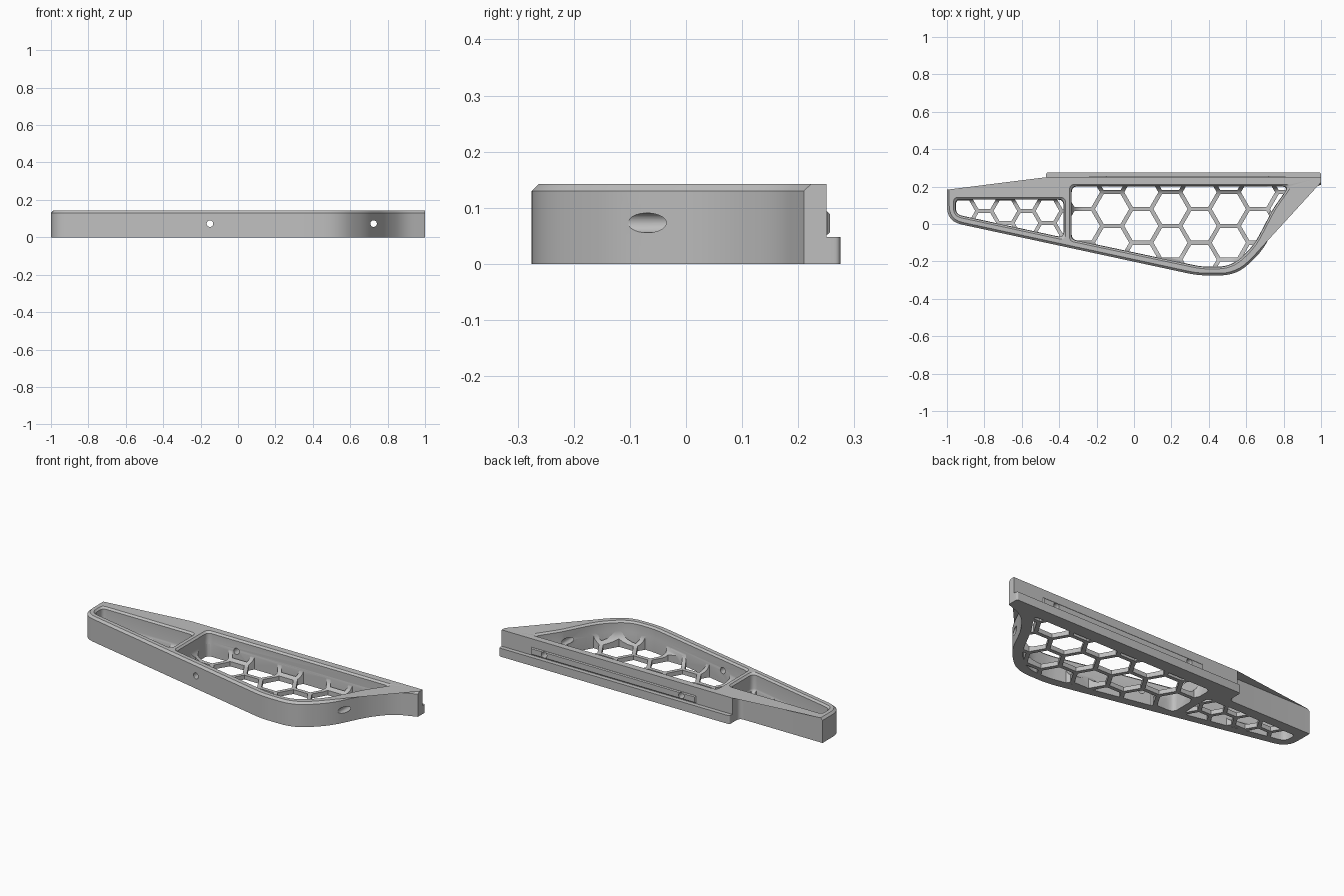
import bpy, bmesh, math
from mathutils import Vector, Matrix

if "Cube" in bpy.data.objects:
    bpy.data.objects.remove(bpy.data.objects["Cube"], do_unlink=True)

grey = bpy.data.materials.new("matte grey")
grey.use_nodes = True
colour = (0.52, 0.52, 0.52, 1)
grey.diffuse_color = colour
grey.node_tree.nodes["Principled BSDF"].inputs["Base Color"].default_value = colour


def make(name, bm):
    bmesh.ops.triangulate(bm, faces=[f for f in bm.faces if len(f.verts) > 3])
    mesh = bpy.data.meshes.new(name)
    bm.to_mesh(mesh)
    bm.free()
    mesh.materials.append(grey)
    obj = bpy.data.objects.new(name, mesh)
    bpy.context.collection.objects.link(obj)
    return obj


def inset(corners, d, fixed_above):
    """Move every edge of a counter-clockwise outline inwards by d."""
    pts = [Vector(c[:2]) for c in corners]
    lines = []
    for a, b in zip(pts, pts[1:] + pts[:1]):
        u = (b - a).normalized()
        k = 0 if min(a.y, b.y) > fixed_above else d
        lines.append((a + Vector((-u.y, u.x)) * k, u))
    out = []
    for i in range(len(pts)):
        (p, u), (q, v) = lines[i - 1], lines[i]
        out.append(p + u * ((q - p).cross(v) / u.cross(v)))
    return out


def rounded(pts, radii, steps=7):
    out = []
    for i, p in enumerate(pts):
        a, b, r = pts[i - 1], pts[(i + 1) % len(pts)], radii[i]
        if r == 0:
            out.append(p)
            continue
        u, v = (a - p).normalized(), (b - p).normalized()
        t = min(r / math.tan(u.angle(v) / 2), 0.46 * min((a - p).length, (b - p).length))
        s, e = p + u * t, p + v * t
        for k in range(steps):
            f = k / (steps - 1)
            out.append(s * (1 - f) ** 2 + p * (2 * f * (1 - f)) + e * f * f)
    return out


def add_stack(bm, layers):
    """Closed solid from equal counter-clockwise rings; layers are (ring, height)."""
    rings = [[bm.verts.new((p.x, p.y, z)) for p in ring] for ring, z in layers]
    n = len(rings[0])
    for lo, hi in zip(rings, rings[1:]):
        for i in range(n):
            j = (i + 1) % n
            bm.faces.new((lo[i], lo[j], hi[j], hi[i]))
    bm.faces.new(rings[0][::-1])
    bm.faces.new(rings[-1])


def loft(name, corners, levels, fixed_above=9):
    """Stack inset copies of a rounded outline; levels are (height, inset)."""
    bm = bmesh.new()
    radii = [c[2] for c in corners]
    add_stack(bm, [(rounded(inset(corners, d, fixed_above), radii), z) for z, d in levels])
    return make(name, bm)


def honeycomb(name, x0, y0, size, web):
    """Separate hexagonal prisms, leaving a web between neighbours."""
    bm = bmesh.new()
    radius = size - web / math.sqrt(3)
    for i in range(-6, 7):
        for j in range(-4, 5):
            c = Vector((x0 + 1.5 * size * i, y0 + (j + (i % 2) / 2) * size * math.sqrt(3)))
            ring = [c + radius * Vector((math.cos(k * math.pi / 3), math.sin(k * math.pi / 3)))
                    for k in range(6)]
            add_stack(bm, [(ring, -.04), (ring, .126)])
    return make(name, bm)


def combine(target, tool, operation="DIFFERENCE"):
    mod = target.modifiers.new("cut", "BOOLEAN")
    mod.operation, mod.object, mod.solver = operation, tool, "EXACT"
    graph = bpy.context.evaluated_depsgraph_get()
    graph.update()
    mesh = bpy.data.meshes.new_from_object(target.evaluated_get(graph))
    target.modifiers.clear()
    target.data = mesh


def discard(*objects):
    for obj in objects:
        bpy.data.objects.remove(obj, do_unlink=True)


# Main body, chamfered along the top of the front and ends
outline = [(-1, .185, 0), (-1, .014, .13), (.34, -.275, .5), (.55, -.275, .3),
           (.69, -.14, .4), (.79, .06, .5), (.88, .165, .4), (1, .21, 0),
           (1, .25, 0), (-.47, .25, 0), (-.47, .185, .03)]
body = loft("bracket_body", outline, [(0, 0), (.13, 0), (.142, .012)], .18)

# Pockets, each with a honeycomb floor that sweeps up into its walls
big = [(-.335, .202, .03), (-.335, -.083, .03), (.36, -.23, .4), (.52, -.23, .25),
       (.64, -.12, .4), (.745, .08, .4), (.83, .202, .02)]
small = [(-.955, .132, .025), (-.955, .05, .06), (-.375, -.075, .03), (-.375, .132, .03)]
pockets = [(big, .06, (.195, .08, .104, .022)), (small, .03, (-.575, .005, .075, .02))]
floor = .025
for corners, sweep, grid in pockets:
    arc = [k * math.pi / 10 for k in range(5, -1, -1)]
    levels = [(floor + sweep * (1 - math.sin(a)), sweep * (1 - math.cos(a))) for a in arc]
    scoop = loft("scoop", corners, levels + [(.132, 0), (.152, -.02)])
    cells = honeycomb("cells", *grid)
    clip = loft("clip", corners, [(-.02, .002), (.118, .002)])
    combine(cells, clip, "INTERSECT")
    combine(body, scoop)
    combine(body, cells)
    discard(scoop, cells, clip)

# Locating rail on the back
bm = bmesh.new()
bmesh.ops.create_cube(bm, size=1)
for v in bm.verts:
    v.co = Vector((.285 + 1.05 * v.co.x, .2515 + .011 * v.co.y, .0725 + .041 * v.co.z))
edges = [e for e in bm.edges if all(v.co.y > .255 for v in e.verts)]
bmesh.ops.bevel(bm, geom=edges, offset=.005, segments=1, affect="EDGES")
rail = make("back_rail", bm)

# Screw holes running front to back
for x in (-.15, .725):
    bm = bmesh.new()
    bmesh.ops.create_cone(bm, cap_ends=True, segments=32, radius1=.0175, radius2=.0175, depth=1,
                          matrix=Matrix.Translation((x, 0, .073))
                          @ Matrix.Rotation(math.pi / 2, 4, "X"))
    drill = make("drill", bm)
    combine(body, drill)
    combine(rail, drill)
    discard(drill)

# Lower lip along the back edge
lip_outline = [(-.47, .275, .025), (-.47, .25, 0), (1, .25, 0), (1, .275, .012)]
lip = loft("back_lip", lip_outline, [(0, 0), (.048, 0)])

for obj in (body, rail, lip):
    bpy.ops.object.select_all(action="DESELECT")
    obj.select_set(True)
    bpy.context.view_layer.objects.active = obj
    bpy.ops.object.shade_smooth_by_angle(angle=math.radians(30))
